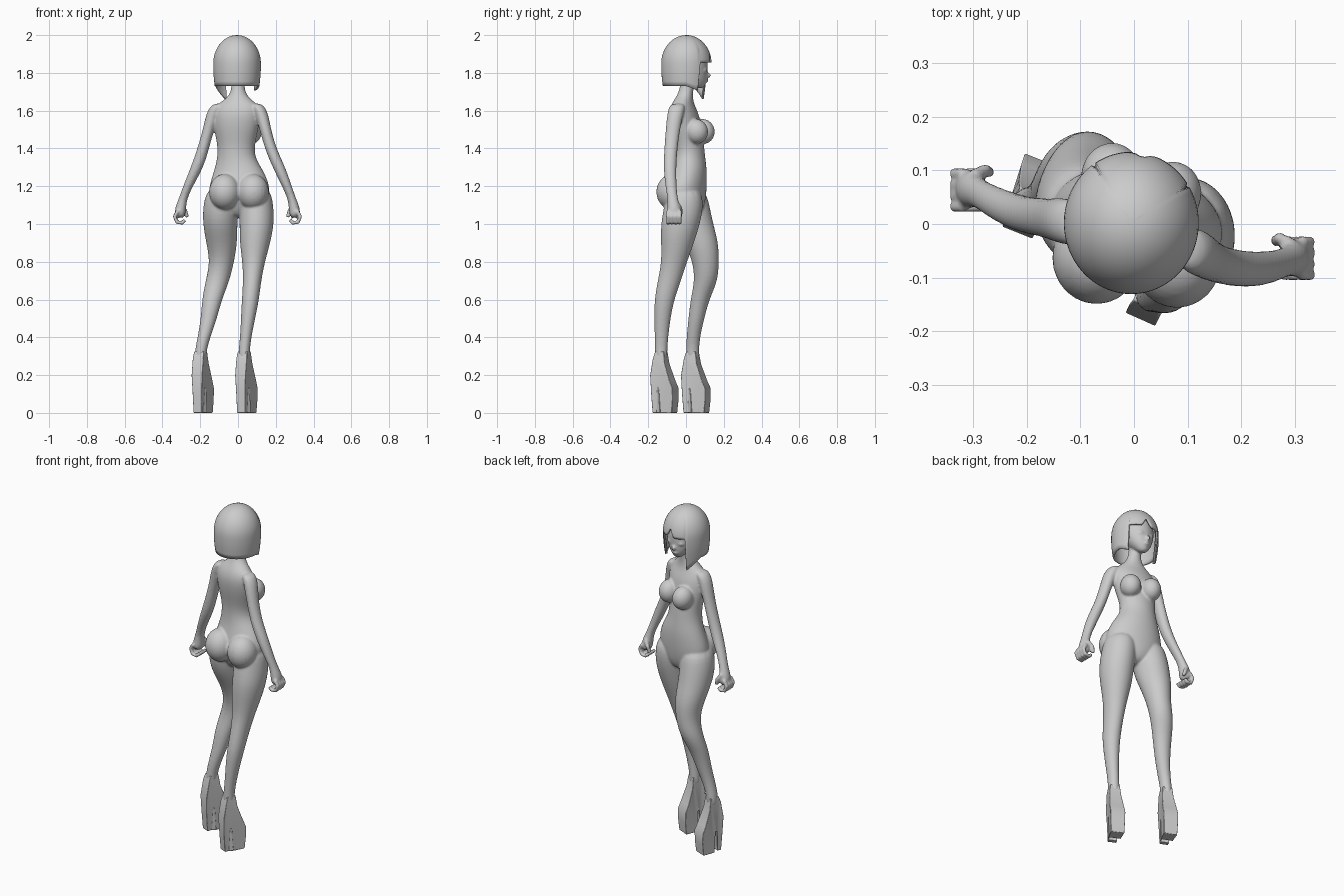
import bpy, bmesh, math
from mathutils import Vector

if "Cube" in bpy.data.objects:
    bpy.data.objects.remove(bpy.data.objects["Cube"])

parts = []


def add_mesh(name, bm):
    bmesh.ops.recalc_face_normals(bm, faces=bm.faces)
    me = bpy.data.meshes.new(name)
    bm.to_mesh(me)
    bm.free()
    ob = bpy.data.objects.new(name, me)
    bpy.context.collection.objects.link(ob)
    return ob


def loft(name, rings, yaw=0, n=14):
    """Smooth tube through horizontal ellipses (z, x, y, rx, ry)."""
    bm = bmesh.new()
    rows, c, s = [], math.cos(yaw), math.sin(yaw)
    for z, x, y, rx, ry in rings:
        row = []
        for i in range(n):
            a = 2 * math.pi * i / n
            u, v = rx * 1.02 * math.cos(a), ry * 1.02 * math.sin(a)
            row.append(bm.verts.new((x + u * c - v * s, y + u * s + v * c, z)))
        rows.append(row)
    for p, q in zip(rows, rows[1:]):
        for i in range(n):
            j = (i + 1) % n
            bm.faces.new((p[i], p[j], q[j], q[i]))
    bm.faces.new(rows[0])
    bm.faces.new(rows[-1])
    ob = add_mesh(name, bm)
    ob.modifiers.new("smooth", "SUBSURF").levels = 2
    parts.append(ob)


def ball(name, loc, size, rot=(0, 0, 0)):
    bpy.ops.mesh.primitive_uv_sphere_add(segments=24, ring_count=16, radius=1, location=loc, rotation=rot)
    ob = bpy.context.object
    ob.name, ob.scale = name, size
    parts.append(ob)


def tube(name, pts, r):
    cu = bpy.data.curves.new(name, "CURVE")
    cu.dimensions, cu.bevel_depth, cu.use_fill_caps = "3D", r, True
    sp = cu.splines.new("POLY")
    sp.points.add(len(pts) - 1)
    for p, co in zip(sp.points, pts):
        p.co = (*co, 1)
    ob = bpy.data.objects.new(name, cu)
    bpy.context.collection.objects.link(ob)
    parts.append(ob)


# torso and neck, chest slightly turned
loft("torso", [
    (1.03, .0, .01, .05, .05), (1.08, .003, .008, .12, .085), (1.14, .005, .003, .165, .1),
    (1.2, .008, .003, .165, .105), (1.28, .005, .018, .135, .092), (1.35, -.01, .02, .1, .082),
    (1.42, -.01, .015, .1, .08), (1.5, -.01, 0, .12, .083), (1.58, -.007, -.012, .13, .08),
    (1.63, -.003, -.018, .115, .06), (1.665, 0, -.01, .062, .046), (1.70, 0, 0, .037, .038),
    (1.75, 0, .008, .034, .037), (1.8, 0, .015, .035, .038)], yaw=-.21)
for x, y in ((-.043, .09), (.07, .055)):
    ball("bust", (x, y, 1.49), (.056, .062, .066), (.25, 0, -.2))
for x, y in ((-.07, -.063), (.08, -.07)):
    ball("seat_muscle", (x, y, 1.17), (.083, .087, .095))

# legs: left one forward with a bent knee
loft("left_leg", [
    (1.2, -.08, .01, .08, .09), (1.1, -.092, .02, .095, .105), (1.0, -.095, .04, .092, .105),
    (.9, -.086, .083, .083, .09), (.8, -.084, .105, .064, .07), (.7, -.108, .108, .064, .062),
    (.6, -.138, .073, .053, .05), (.5, -.154, .055, .043, .042), (.4, -.18, .038, .034, .036),
    (.33, -.198, .035, .031, .034), (.26, -.2, .035, .03, .034)])
loft("right_leg", [
    (1.2, .09, -.01, .08, .09), (1.1, .097, -.01, .092, .105), (1.0, .1, -.03, .092, .105),
    (.9, .09, -.045, .082, .088), (.8, .083, -.062, .06, .068), (.7, .075, -.088, .048, .062),
    (.6, .066, -.115, .046, .053), (.5, .053, -.125, .038, .043), (.4, .041, -.13, .03, .036),
    (.33, .032, -.132, .03, .033), (.26, .032, -.132, .03, .033)])

# arms and curled hands
arm_z = (1.64, 1.6, 1.5, 1.4, 1.3, 1.2, 1.13, 1.08, 1.03)
arm_r = ((.03, .04), (.038, .045), (.03, .038), (.031, .035), (.034, .034),
         (.026, .03), (.022, .026), (.031, .037), (.026, .036))
left = ((-.1, 0), (-.128, .005), (-.156, .01), (-.184, .014), (-.216, .02),
        (-.265, .042), (-.293, .06), (-.306, .066), (-.306, .066))
right = ((.095, -.043), (.12, -.053), (.145, -.07), (.172, -.08), (.217, -.086),
         (.259, -.08), (.287, -.07), (.3, -.062), (.3, -.062))
for side, path, o in (("left", left, -1), ("right", right, 1)):
    loft(side + "_arm", [(z, *p, *r) for z, p, r in zip(arm_z, path, arm_r)])
    hx, hy = path[-1]
    for i in range(4):
        y = hy - .034 + .021 * i
        tube(side + "_finger", [(hx + o * .012, y, 1.07), (hx + o * .03, y, 1.04),
                                (hx + o * .018, y, 1.01), (hx - o * .01, y, 1.005),
                                (hx - o * .025, y, 1.022)], .0105)
    tube(side + "_thumb", [(hx - o * .005, hy + .025, 1.1), (hx - o * .028, hy + .036, 1.07),
                           (hx - o * .036, hy + .03, 1.035)], .011)

# head with small nose, lips and ears
loft("head", [
    (1.718, 0, .075, .015, .015), (1.735, 0, .066, .034, .036), (1.765, 0, .05, .06, .063),
    (1.81, 0, .03, .083, .084), (1.86, 0, .022, .095, .094), (1.92, 0, .018, .085, .085),
    (1.96, 0, .015, .045, .045)], n=18)
ball("nose", (0, .115, 1.787), (.01, .018, .014))
ball("lips", (0, .108, 1.757), (.018, .01, .008))
for s in (-1, 1):
    ball("eye", (s * .036, .1, 1.815), (.02, .012, .012), (0, 0, -s * .35))

# fuse everything into one skin
bpy.ops.object.select_all(action="DESELECT")
for ob in parts:
    ob.select_set(True)
bpy.context.view_layer.objects.active = parts[0]
bpy.ops.object.convert(target="MESH")
bpy.ops.object.join()
body = bpy.context.object
body.name = "body"
rm = body.modifiers.new("fuse", "REMESH")
rm.mode, rm.voxel_size, rm.use_smooth_shade = "VOXEL", .006, True
sm = body.modifiers.new("relax", "SMOOTH")
sm.factor, sm.iterations = .5, 5


# bob hair: dome whose lower edge varies around the head
def hair_bottom(a):
    if -58 < a < 36:
        return 1.855 + .05 * max(0, 1 - abs(a + 10) / 13)
    if 36 <= a < 76:
        return 1.66 + (a - 36) / 40 * .07
    if -90 < a <= -58:
        return 1.705 + (-58 - a) / 32 * .025
    return 1.73


def hair_radius(z):
    if z > 1.85:
        return (1 - min(1, (z - 1.85) / .15) ** 2) ** .5
    return 1 - .15 * max(0, (1.82 - z) / .16) ** 1.5


bm = bmesh.new()
cols, nrow = 90, 18
grid = []
for k in range(cols):
    a = -180 + 360 * k / cols
    col = []
    for j in range(nrow + 1):
        z = 2 - (2 - hair_bottom(a)) * (j / nrow) ** 1.7
        r, t = hair_radius(z), math.radians(a)
        col.append(bm.verts.new((-.005 - .126 * r * math.sin(t), .002 + .133 * r * math.cos(t), z)))
    grid.append(col)
for k in range(cols):
    p, q = grid[k], grid[(k + 1) % cols]
    for j in range(nrow):
        bm.faces.new((p[j], q[j], q[j + 1], p[j + 1]))
bmesh.ops.remove_doubles(bm, verts=bm.verts, dist=1e-5)
hair = add_mesh("bob_hair", bm)
so = hair.modifiers.new("thickness", "SOLIDIFY")
so.thickness, so.offset = .012, -1


# platform shoes: side profile (along foot, height, half width)
profile = [(.012, 0, .024), (.004, .1, .026), (0, .2, .031), (.018, .29, .031), (.03, .325, .027),
           (.085, .325, .027), (.095, .26, .033), (.13, .17, .041), (.15, .13, .042),
           (.15, .07, .04), (.142, 0, .038), (.066, 0, .036), (.058, .12, .034),
           (.05, .14, .032), (.043, .12, .028), (.038, 0, .024)]


def shoe(name, origin, yaw, length):
    d = Vector((math.sin(yaw), math.cos(yaw), 0))
    w = Vector((d.y, -d.x, 0))
    bm = bmesh.new()
    sides = [[bm.verts.new(Vector((*origin, z)) + d * u * length + w * h * s)
              for u, z, h in profile] for s in (-1, 1)]
    n = len(profile)
    for i in range(n):
        j = (i + 1) % n
        bm.faces.new((sides[0][i], sides[0][j], sides[1][j], sides[1][i]))
    caps = [bm.faces.new(s) for s in sides]
    bmesh.ops.triangulate(bm, faces=caps)
    ob = add_mesh(name, bm)
    bv = ob.modifiers.new("round", "BEVEL")
    bv.width, bv.segments, bv.limit_method, bv.angle_limit = .011, 3, "ANGLE", math.radians(50)
    return ob


shoes = [shoe("left_shoe", (-.218, -.016), .38, .95), shoe("right_shoe", (.012, -.178), .42, .9)]

bpy.ops.object.select_all(action="DESELECT")
for ob in [hair] + shoes:
    ob.select_set(True)
bpy.context.view_layer.objects.active = hair
bpy.ops.object.shade_smooth_by_angle(angle=math.radians(40))
